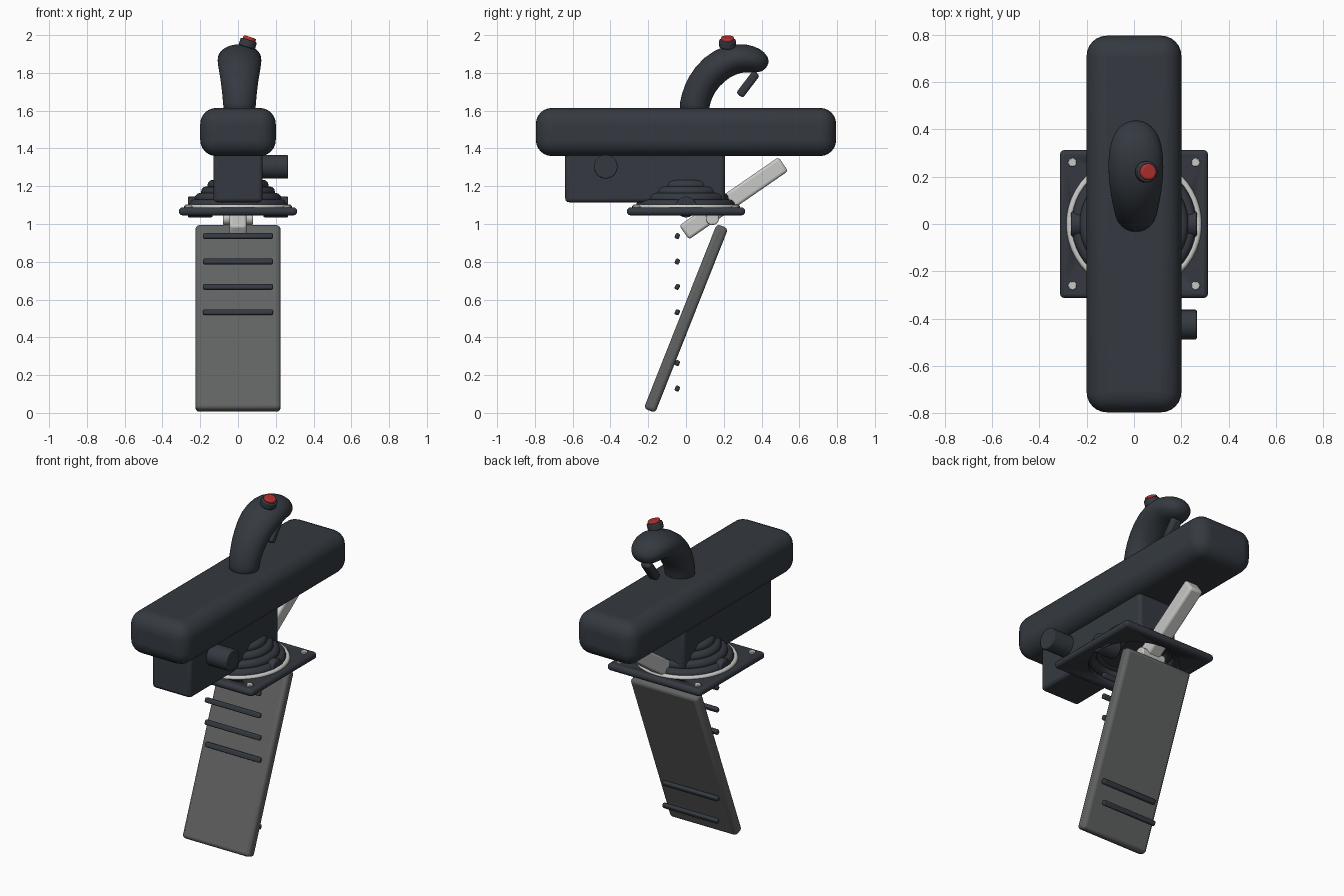
import bpy, bmesh, math
from mathutils import Vector, Matrix

cube = bpy.data.objects.get("Cube")
if cube:
    bpy.data.objects.remove(cube, do_unlink=True)


def material(name, color):
    m = bpy.data.materials.new(name)
    m.use_nodes = True
    m.diffuse_color = (*color, 1)
    bsdf = m.node_tree.nodes["Principled BSDF"]
    bsdf.inputs["Base Color"].default_value = (*color, 1)
    bsdf.inputs["Roughness"].default_value = 0.6
    return m


SLATE = material("dark slate", (0.035, 0.042, 0.052))
GREY = material("mid grey", (0.12, 0.125, 0.122))
LIGHT = material("light metal", (0.58, 0.58, 0.57))
RED = material("red", (0.46, 0.03, 0.03))


def finish(ob, name, mat, bevel=0, segments=3):
    """Name, colour, bevel and smooth the object."""
    ob.name = ob.data.name = name
    ob.data.materials.append(mat)
    if bevel:
        mod = ob.modifiers.new("soft edges", 'BEVEL')
        mod.width, mod.segments, mod.limit_method = bevel, segments, 'ANGLE'
    bpy.ops.object.select_all(action='DESELECT')
    ob.select_set(True)
    bpy.context.view_layer.objects.active = ob
    bpy.ops.object.shade_smooth_by_angle(angle=math.radians(40))
    return ob


def box(name, mat, loc, size, bevel=0.02, tilt=0, segments=3):
    bpy.ops.mesh.primitive_cube_add(size=1, location=loc, rotation=(tilt, 0, 0))
    ob = bpy.context.object
    ob.data.transform(Matrix.Diagonal((*size, 1)))
    return finish(ob, name, mat, bevel, segments)


def cylinder(name, mat, loc, radius, depth, rot=(0, 0, 0), bevel=0.006):
    bpy.ops.mesh.primitive_cylinder_add(vertices=32, radius=radius, depth=depth,
                                        location=loc, rotation=rot)
    return finish(bpy.context.object, name, mat, bevel, 2)


def torus(name, mat, z, major, minor):
    bpy.ops.mesh.primitive_torus_add(major_segments=48, minor_segments=12, location=(0, 0, z),
                                     major_radius=major, minor_radius=minor)
    return finish(bpy.context.object, name, mat)


SIDEWAYS = (0, math.pi / 2, 0)

# Armrest and the housing below it
box("armrest", SLATE, (0, 0, 1.487), (0.4, 1.59, 0.255), 0.085, segments=6)
box("housing", SLATE, (0, -0.217, 1.25), (0.26, 0.845, 0.27), 0.02)
cylinder("side_knob", SLATE, (0.19, -0.425, 1.303), 0.063, 0.15, SIDEWAYS)
cylinder("side_lamp", RED, (-0.134, -0.012, 1.195), 0.026, 0.02, SIDEWAYS, 0.004)

# Mounting plate with a round opening
plate = box("mounting_plate", SLATE, (0, 0, 1.067), (0.625, 0.625, 0.042), 0.018)
cutter = cylinder("opening_cutter", SLATE, (0, 0, 1.067), 0.25, 0.2, bevel=0)
cutter.hide_render = True
cutter.hide_set(True)
cut = plate.modifiers.new("opening", 'BOOLEAN')
cut.object, cut.operation = cutter, 'DIFFERENCE'
torus("plate_ring", LIGHT, 1.09, 0.272, 0.014)
for sx in (-1, 1):
    for sy in (-1, 1):
        cylinder("plate_screw", LIGHT, (sx * 0.26, sy * 0.26, 1.09), 0.018, 0.016, bevel=0.003)
    cylinder("pivot_pin", SLATE, (sx * 0.2, 0, 1.09), 0.055, 0.13, SIDEWAYS)

# Ribbed boot
for i in range(4):
    torus("boot_rib", SLATE, 1.1 + 0.035 * i, 0.235 - 0.034 * i, 0.029)

# Slanted panel and its cross bars
LEAN = -math.radians(21.6)
box("panel", GREY, (0, 0, 0.5), (0.45, 0.065, 1.05), 0.02, LEAN)
for i in range(7):
    box("cross_bar", SLATE, (0, -0.046, 0.129 + 0.1345 * i), (0.37, 0.024, 0.03), 0.008, LEAN, 2)

# Slanted strut and its joint
low, high = Vector((0, -0.01, 0.955)), Vector((0, 0.515, 1.317))
along = high - low
box("strut", LIGHT, (low + high) / 2, (0.09, along.length, 0.09), 0.015,
    math.atan2(along.z, along.y))
cylinder("strut_joint", LIGHT, (0, 0.14, 1.03), 0.035, 0.16, SIDEWAYS)

# Curved grip: y, z, thickness, width of each cross-section
sections = [(0.04, 1.58, 0.08, 0.085), (0.045, 1.63, 0.08, 0.087), (0.062, 1.70, 0.081, 0.093),
            (0.11, 1.783, 0.084, 0.104), (0.19, 1.853, 0.086, 0.117), (0.285, 1.882, 0.079, 0.118),
            (0.35, 1.872, 0.073, 0.106), (0.392, 1.856, 0.06, 0.086), (0.42, 1.842, 0.04, 0.055),
            (0.43, 1.836, 0.014, 0.02)]
SIDES = 24
bm = bmesh.new()
rings = []
for i, (y, z, thick, wide) in enumerate(sections):
    a, b = sections[max(i - 1, 0)], sections[min(i + 1, len(sections) - 1)]
    t = Vector((0, b[0] - a[0], b[1] - a[1])).normalized()
    n = Vector((0, -t.z, t.y))
    ring = []
    for k in range(SIDES):
        ang = 2 * math.pi * k / SIDES
        p = Vector((0.008, y, z)) + n * thick * math.sin(ang)
        p.x += wide * math.cos(ang)
        ring.append(bm.verts.new(p))
    rings.append(ring)
for r0, r1 in zip(rings, rings[1:]):
    for k in range(SIDES):
        j = (k + 1) % SIDES
        bm.faces.new((r0[k], r0[j], r1[j], r1[k]))
bm.faces.new(rings[0])
bm.faces.new(rings[-1])
bmesh.ops.recalc_face_normals(bm, faces=bm.faces)
mesh = bpy.data.meshes.new("grip")
bm.to_mesh(mesh)
bm.free()
grip = bpy.data.objects.new("grip", mesh)
bpy.context.collection.objects.link(grip)
finish(grip, "grip", SLATE)
sub = grip.modifiers.new("smooth", 'SUBSURF')
sub.levels = sub.render_levels = 1

# Trigger and thumb button
box("trigger", SLATE, (0.008, 0.328, 1.74), (0.06, 0.045, 0.15), 0.014, -math.radians(37))
TILT = (0, math.radians(18), 0)
cylinder("button_base", SLATE, (0.052, 0.22, 1.955), 0.045, 0.04, TILT)
cylinder("button", RED, (0.06, 0.22, 1.979), 0.035, 0.024, TILT, 0.008)
